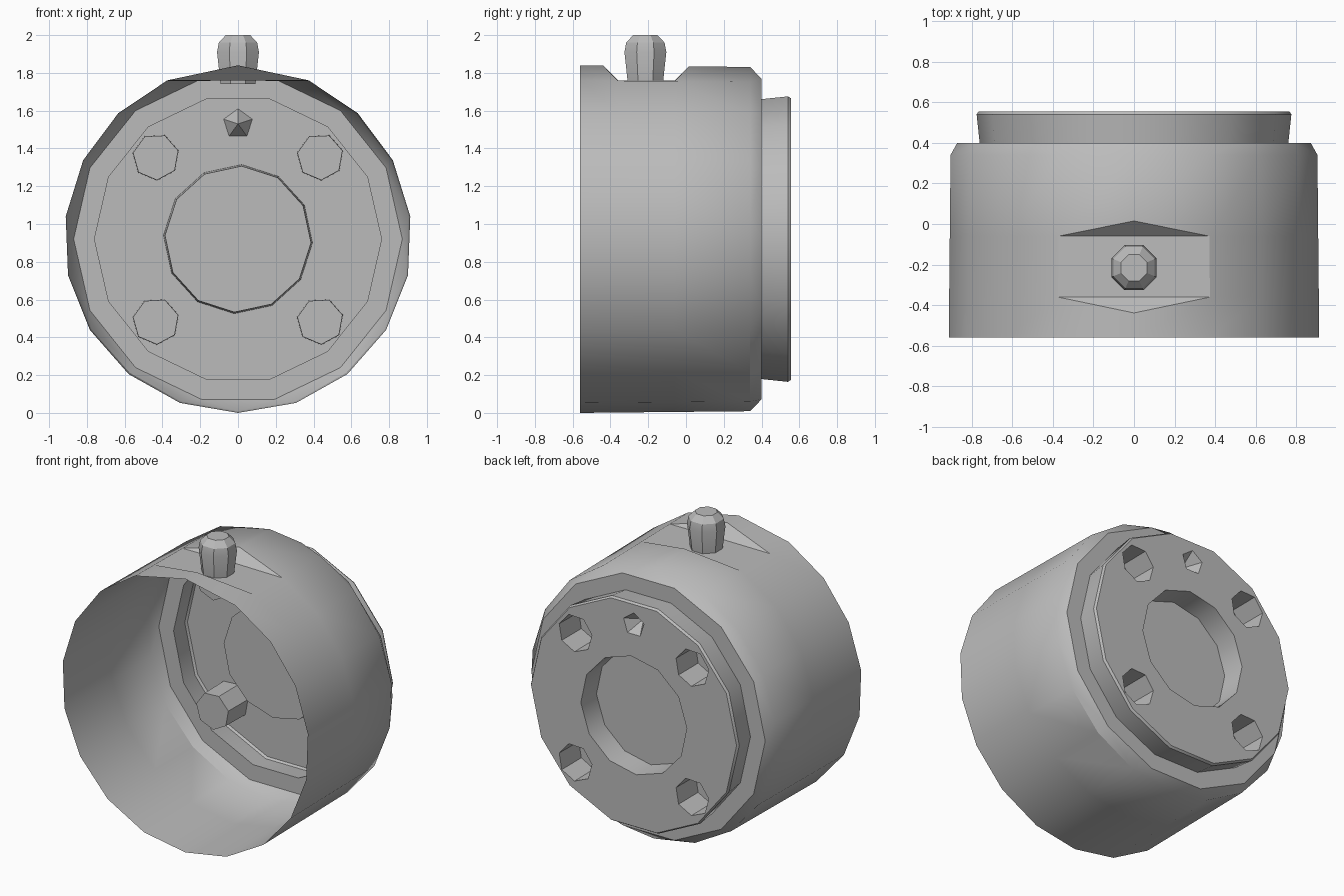
import bpy, bmesh, math
from mathutils import Vector

cube = bpy.data.objects.get("Cube")
if cube:
    bpy.data.objects.remove(cube, do_unlink=True)

MID, FLAT = 0.92, 1.76          # axis height, height of the flat seat on top

grey = bpy.data.materials.new("plain_grey")
grey.use_nodes = True
grey.diffuse_color = (0.5, 0.5, 0.5, 1)
grey.node_tree.nodes["Principled BSDF"].inputs["Base Color"].default_value = (0.5, 0.5, 0.5, 1)


def even(n, start=0.0):
    return [start + math.tau * i / n for i in range(n)]


def ring(bm, angles, r, y, x=0.0, z=MID):
    """Closed ring around the y axis, angle zero pointing up."""
    return [bm.verts.new((x + r * math.sin(a), y, z + r * math.cos(a))) for a in angles]


def loop_edges(bm, vs):
    found = []
    for a, b in zip(vs, vs[1:] + vs[:1]):
        found.append(bm.edges.get((a, b)) or bm.edges.new((a, b)))
    return found


def skin(bm, a, b):
    """Join two rings with the same count."""
    n = len(a)
    for i in range(n):
        j = (i + 1) % n
        bm.faces.new((a[i], a[j], b[j], b[i]))


def finish(bm, name, flip=False):
    bmesh.ops.remove_doubles(bm, verts=bm.verts[:], dist=0.0005)
    bmesh.ops.recalc_face_normals(bm, faces=bm.faces[:])
    if flip:
        # outer wall decides which way the open sheet faces
        low = min(bm.faces, key=lambda f: f.calc_center_median().z)
        if low.normal.z > 0:
            bmesh.ops.reverse_faces(bm, faces=bm.faces[:])
    mesh = bpy.data.meshes.new(name)
    bm.to_mesh(mesh)
    bm.free()
    mesh.materials.append(grey)
    obj = bpy.data.objects.new(name, mesh)
    bpy.context.collection.objects.link(obj)
    bpy.ops.object.select_all(action="DESELECT")
    obj.select_set(True)
    bpy.context.view_layer.objects.active = obj
    bpy.ops.object.shade_smooth_by_angle(angle=math.radians(32))
    return obj


# --- Housing: open sheet cup with a pressed flat on top ---
bm = bmesh.new()
seat = math.radians(24)
wall_angles = [0] + [seat + (math.tau - 2 * seat) * i / 16 for i in range(17)]


def wall_ring(y, slope=0, press=False):
    vs = ring(bm, wall_angles, 0.92 - 0.01 * (y + 0.56), y)
    for v in vs:
        over = max(0.0, v.co.z - FLAT)
        if over < 0.01:
            over = 0.0
        v.co.y += slope * over
        if press and over:
            v.co.z = FLAT
    return vs


wall = [wall_ring(-0.56), wall_ring(-0.36, -1), wall_ring(-0.36, 0, True),
        wall_ring(-0.06, 0, True), wall_ring(-0.06, 1), wall_ring(0.34)]
for a, b in zip(wall, wall[1:]):
    skin(bm, a, b)

# Chamfer, shoulder and raised back disc
sides = even(14, math.pi / 14)
chamfer = ring(bm, sides, 0.87, 0.40)
bmesh.ops.bridge_loops(bm, edges=loop_edges(bm, wall[-1]) + loop_edges(bm, chamfer))
steps = [chamfer] + [ring(bm, sides, r, y) for r, y in
                     ((0.76, 0.40), (0.775, 0.54), (0.765, 0.555))]
for a, b in zip(steps, steps[1:]):
    skin(bm, a, b)

# Back face with a hub recess, four bolt pockets and a pointed dimple
face_edges = loop_edges(bm, steps[-1])
pockets = [(0, MID, 0.395, 0.40, even(12, 0.05))]
for sx in (-1, 1):
    for sz in (-1, 1):
        pockets.append((sx * 0.435, MID + sz * 0.435, 0.125, 0.35, even(7, 0.4)))
for x, z, r, depth, angles in pockets:
    rim = ring(bm, angles, r, 0.555, x, z)
    floor = ring(bm, angles, r * 0.98, depth, x, z)
    face_edges += loop_edges(bm, rim)
    skin(bm, rim, floor)
    bm.faces.new(floor)
dimple = ring(bm, even(5), 0.08, 0.555, 0, 1.53)
face_edges += loop_edges(bm, dimple)
tip = bm.verts.new((0, 0.45, 1.53))
for a, b in zip(dimple, dimple[1:] + dimple[:1]):
    bm.faces.new((a, b, tip))
bmesh.ops.triangle_fill(bm, use_beauty=True, edges=face_edges, normal=Vector((0, 1, 0)))
finish(bm, "housing", flip=True)

# --- Peg: slightly flared post with a bevelled head ---
bm = bmesh.new()
levels = []
for r, z in ((0.1, 1.74), (0.12, 1.91), (0.11, 1.96), (0.07, 2.0)):
    levels.append([bm.verts.new((r * math.sin(a), -0.215 + r * math.cos(a), z))
                   for a in even(8, math.pi / 8)])
for a, b in zip(levels, levels[1:]):
    skin(bm, a, b)
bm.faces.new(levels[0])
bm.faces.new(levels[-1])
finish(bm, "top_peg")
